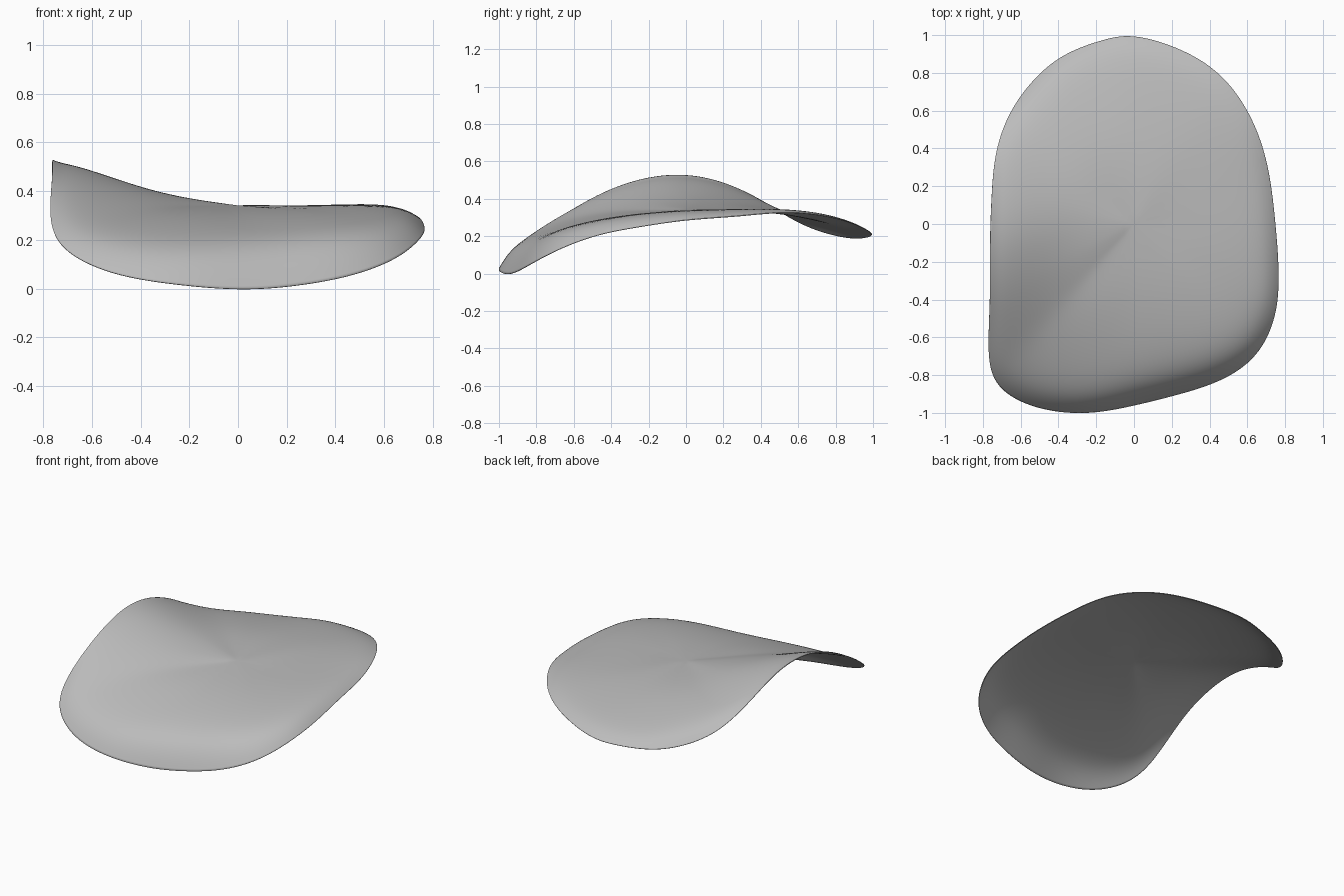
import bpy
import bmesh

default_cube = bpy.data.objects.get("Cube")
if default_cube:
    bpy.data.objects.remove(default_cube, do_unlink=True)

# Spokes running clockwise from the back: rim x, rim y, rim height,
# height near the rim, height halfway to the middle
SPOKES = [
    (0, 1, .21, .28, .325), (.3, .9, .265, .31, .335),
    (.5, .75, .31, .34, .34), (.64, .52, .335, .35, .34),
    (.71, .28, .305, .345, .34), (.74, 0, .29, .34, .335),
    (.76, -.25, .25, .325, .33), (.75, -.48, .21, .3, .32),
    (.65, -.7, .12, .265, .31), (.45, -.83, .045, .24, .3),
    (.2, -.9, .005, .215, .295), (0, -.95, -.007, .205, .29),
    (-.25, -1, .015, .195, .295), (-.52, -.97, .055, .215, .31),
    (-.73, -.86, .16, .27, .33), (-.77, -.68, .295, .355, .36),
    (-.75, -.4, .465, .45, .39), (-.755, -.1, .542, .51, .405),
    (-.745, .15, .512, .485, .405), (-.73, .38, .41, .42, .39),
    (-.65, .6, .26, .34, .367), (-.5, .79, .2, .3, .35),
    (-.35, .9, .185, .27, .335), (-.16, .965, .195, .268, .327),
]
MIDDLE_HEIGHT = .34


def make_material(name, colour):
    material = bpy.data.materials.new(name)
    material.use_nodes = True
    material.diffuse_color = colour
    shader = material.node_tree.nodes["Principled BSDF"]
    shader.inputs["Base Color"].default_value = colour
    shader.inputs["Roughness"].default_value = .8
    return material


def make_ring(bm, radius, height_of):
    """Add one ring of vertices, scaled towards the middle."""
    return [bm.verts.new((s[0] * radius, s[1] * radius, height_of(i, s)))
            for i, s in enumerate(SPOKES)]


def inner_height(i, spoke):
    """Follow a parabola through the middle and the opposite spoke."""
    opposite = SPOKES[(i + len(SPOKES) // 2) % len(SPOKES)]
    tilt = (spoke[4] - opposite[4]) / 2
    bend = (spoke[4] + opposite[4]) / 2 - MIDDLE_HEIGHT
    return MIDDLE_HEIGHT + tilt / 2 + bend / 4


def bridge(bm, inner, outer):
    """Join two neighbouring rings with quads."""
    count = len(inner)
    for i in range(count):
        j = (i + 1) % count
        bm.faces.new((inner[i], outer[i], outer[j], inner[j]))


# Curved sheet: concentric rings around a middle point, rolled at the rim
bm = bmesh.new()
rings = [
    make_ring(bm, .25, inner_height),
    make_ring(bm, .5, lambda i, s: s[4]),
    make_ring(bm, .85, lambda i, s: s[3]),
    make_ring(bm, .96, lambda i, s: s[2] * .5 + s[3] * .5),
    make_ring(bm, 1.012, lambda i, s: s[2]),
]
for inner, outer in zip(rings, rings[1:]):
    bridge(bm, inner, outer)
middle = bm.verts.new((0, 0, MIDDLE_HEIGHT))
first = rings[0]
for i, vert in enumerate(first):
    bm.faces.new((middle, vert, first[(i + 1) % len(first)]))
bmesh.ops.recalc_face_normals(bm, faces=bm.faces)
if sum(face.normal.z for face in bm.faces) < 0:
    bmesh.ops.reverse_faces(bm, faces=bm.faces)

mesh = bpy.data.meshes.new("curved_chip")
bm.to_mesh(mesh)
bm.free()
chip = bpy.data.objects.new("curved_chip", mesh)
bpy.context.collection.objects.link(chip)
mesh.materials.append(make_material("plain grey", (.5, .5, .5, 1)))

# Smooth the sheet and give it a thin body
smooth = chip.modifiers.new("smooth_surface", 'SUBSURF')
smooth.levels = smooth.render_levels = 3
body = chip.modifiers.new("thin_body", 'SOLIDIFY')
body.thickness = .004
body.offset = 0
for polygon in mesh.polygons:
    polygon.use_smooth = True
